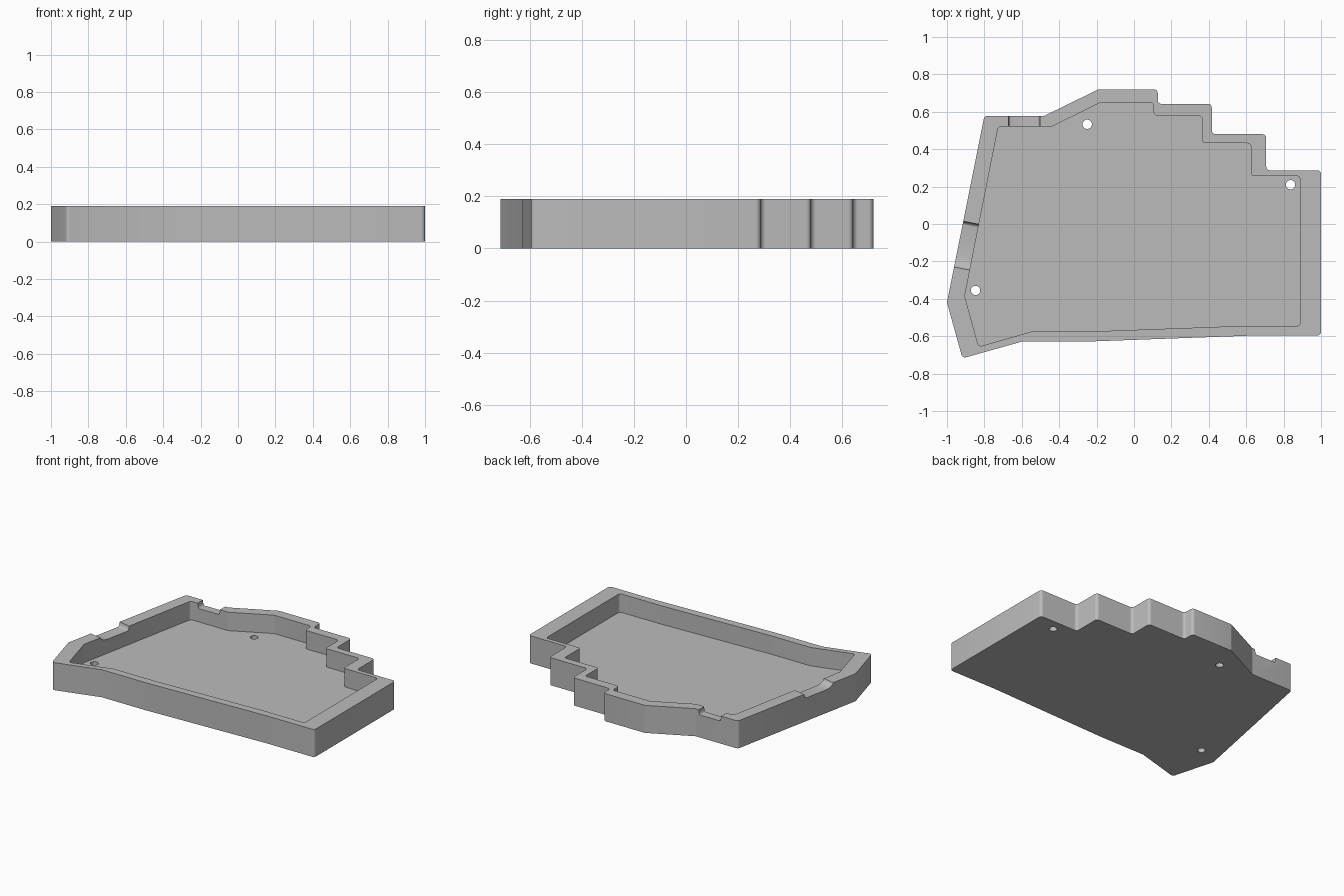
import bpy, bmesh, math
from mathutils import Vector

if "Cube" in bpy.data.objects:
    bpy.data.objects.remove(bpy.data.objects["Cube"])

HEIGHT, FLOOR = 0.19, 0.063

OUTLINE = [(-0.80, 0.578), (-1.0, -0.42), (-0.917, -0.718), (-0.60, -0.629), (-0.26, -0.629),
           (0.645, -0.596), (1.0, -0.596), (1.0, 0.287), (0.707, 0.287), (0.707, 0.48),
           (0.416, 0.48), (0.416, 0.642), (0.127, 0.642), (0.127, 0.72), (-0.19, 0.72),
           (-0.48, 0.578)]

grey = bpy.data.materials.new("plain grey")
grey.diffuse_color = (0.5, 0.5, 0.5, 1)
grey.use_nodes = True
grey.node_tree.nodes["Principled BSDF"].inputs["Base Color"].default_value = grey.diffuse_color


def rounded(points, radius, steps=5):
    """Fillet every corner of a closed outline."""
    out = []
    pts = [Vector(p) for p in points]
    for i, p in enumerate(pts):
        a = (pts[i - 1] - p).normalized()
        b = (pts[(i + 1) % len(pts)] - p).normalized()
        half = a.angle(b) / 2
        if half > math.radians(80):
            out.append(p)
            continue
        centre = p + (a + b).normalized() * radius / math.sin(half)
        reach = radius / math.tan(half)
        start, end = p + a * reach - centre, p + b * reach - centre
        sweep = start.angle_signed(end)
        for k in range(steps + 1):
            t = -sweep * k / steps
            c, s = math.cos(t), math.sin(t)
            out.append(centre + Vector((start.x * c - start.y * s, start.x * s + start.y * c)))
    return out


def finish(name, bm):
    bmesh.ops.recalc_face_normals(bm, faces=bm.faces)
    mesh = bpy.data.meshes.new(name)
    bm.to_mesh(mesh)
    bm.free()
    mesh.materials.append(grey)
    ob = bpy.data.objects.new(name, mesh)
    bpy.context.collection.objects.link(ob)
    return ob


# Tray: outer wall, rim, inner wall and floor as stacked outline rings
outer = rounded(OUTLINE, 0.02)
inner = [Vector((p.x * 0.8965 - 0.0085, p.y * 0.908 - 0.004)) for p in outer]
bm = bmesh.new()
rings = [[bm.verts.new((p.x, p.y, z)) for p in line] for line, z in
         ((outer, 0), (outer, HEIGHT), (inner, HEIGHT), (inner, FLOOR))]
for low, high in zip(rings, rings[1:]):
    for i in range(len(low)):
        j = (i + 1) % len(low)
        bm.faces.new((low[i], low[j], high[j], high[i]))
bm.faces.new(rings[0])
bm.faces.new(rings[-1])
tray = finish("tray", bm)

cutters = []

# Screw holes through the floor
for x, y in ((-0.25, 0.533), (0.837, 0.21), (-0.847, -0.355)):
    bpy.ops.mesh.primitive_cylinder_add(vertices=32, radius=0.025, depth=0.3, location=(x, y, 0))
    hole = bpy.context.object
    hole.name = "hole_cutter"
    hole.data.materials.append(grey)
    cutters.append(hole)


def notch(start, end, depth, run_a, run_b):
    """Cut a shallow rim notch with curved ends between two points on the outer wall."""
    a, b = Vector((*start, 0)), Vector((*end, 0))
    along = (b - a).normalized()
    across = Vector((-along.y, along.x, 0))
    length = (b - a).length
    arc = [math.pi / 2 * k / 6 for k in range(7)]
    profile = [(0, HEIGHT + 0.05)]
    profile += [(run_a * (1 - math.cos(t)), HEIGHT - depth * math.sin(t)) for t in arc]
    profile += [(length - run_b * (1 - math.cos(t)), HEIGHT - depth * math.sin(t))
                for t in reversed(arc)]
    profile += [(length, HEIGHT + 0.05)]
    bm = bmesh.new()
    face = bm.faces.new([bm.verts.new(a + along * s - across * 0.04 + Vector((0, 0, z)))
                         for s, z in profile])
    ext = bmesh.ops.extrude_face_region(bm, geom=[face])
    bmesh.ops.translate(bm, vec=across * 0.18,
                        verts=[v for v in ext["geom"] if isinstance(v, bmesh.types.BMVert)])
    cutters.append(finish("notch_cutter", bm))


# Cable notches in the left and back walls
notch((-0.913, 0.015), (-0.962, -0.23), 0.03, 0.02, 0.07)
notch((-0.503, 0.578), (-0.672, 0.578), 0.035, 0.012, 0.012)

for cutter in cutters:
    mod = tray.modifiers.new("cut", 'BOOLEAN')
    mod.operation, mod.solver, mod.object = 'DIFFERENCE', 'EXACT', cutter

# Bake the cuts, drop the helpers and shade
baked = bpy.data.meshes.new_from_object(tray.evaluated_get(bpy.context.evaluated_depsgraph_get()))
tray.modifiers.clear()
tray.data = baked
for cutter in cutters:
    bpy.data.objects.remove(cutter)
bpy.ops.object.select_all(action='DESELECT')
tray.select_set(True)
bpy.context.view_layer.objects.active = tray
bpy.ops.object.shade_smooth_by_angle(angle=math.radians(30))
